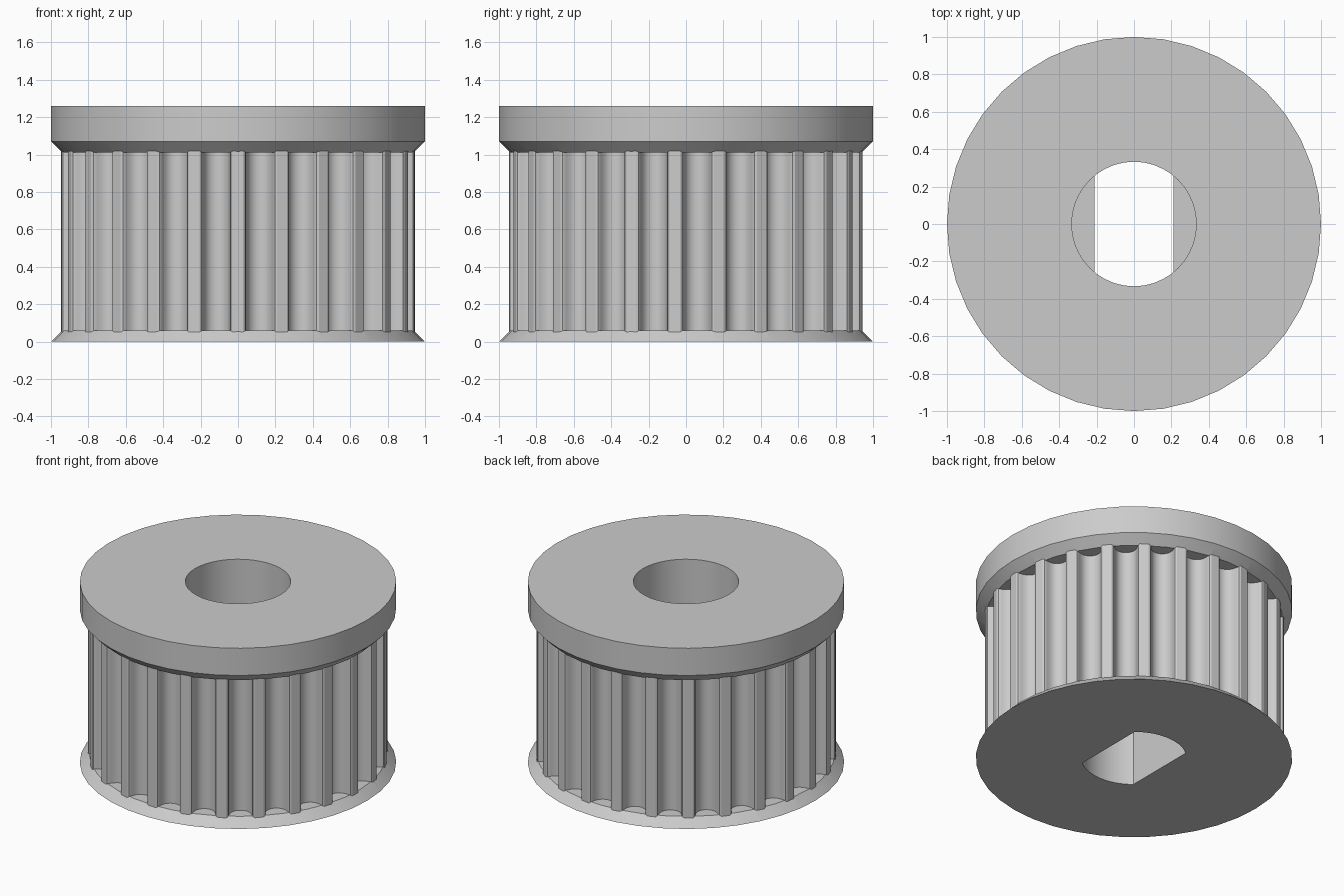
import bpy, bmesh
from math import sin, cos, pi, radians, sqrt

cube = bpy.data.objects.get("Cube")
if cube:
    bpy.data.objects.remove(cube)

TEETH, SIDES = 25, 40
TIP_R, FLANGE_R, BORE_R = 0.947, 1.0, 0.333
FLAT_X, FLAT_TOP = 0.21, 0.74
HEIGHT = 1.26

grey = bpy.data.materials.new("plain grey")
grey.use_nodes = True
colour = (0.6, 0.6, 0.6, 1)
grey.diffuse_color = colour
grey.node_tree.nodes["Principled BSDF"].inputs["Base Color"].default_value = colour


def loft(name, rings):
    """Closed solid through a list of equal-length point rings, bottom to top."""
    bm = bmesh.new()
    loops = [[bm.verts.new(p) for p in ring] for ring in rings]
    bm.faces.new(loops[0][::-1])
    bm.faces.new(loops[-1])
    n = len(loops[0])
    for low, high in zip(loops, loops[1:]):
        for i in range(n):
            j = (i + 1) % n
            bm.faces.new((low[i], low[j], high[j], high[i]))
    bmesh.ops.recalc_face_normals(bm, faces=bm.faces)
    mesh = bpy.data.meshes.new(name)
    bm.to_mesh(mesh)
    bm.free()
    mesh.materials.append(grey)
    ob = bpy.data.objects.new(name, mesh)
    bpy.context.collection.objects.link(ob)
    return ob


def circle(r, z):
    return [(r * cos(2 * pi * i / SIDES), r * sin(2 * pi * i / SIDES), z) for i in range(SIDES)]


def combine(target, other, operation):
    """Boolean the other solid into the target and discard it."""
    mod = target.modifiers.new("combine", 'BOOLEAN')
    mod.object, mod.operation, mod.solver = other, operation, 'EXACT'
    bpy.context.view_layer.objects.active = target
    bpy.ops.object.modifier_apply(modifier=mod.name)
    bpy.data.objects.remove(other)


# Toothed drum: one rounded groove (half width, depth) repeated round the axis
half_groove = [(0.747, 0), (0.648, 0.037), (0.598, 0.131), (0.579, 0.238), (0.547, 0.343),
               (0.505, 0.444), (0.452, 0.540), (0.358, 0.637), (0.248, 0.707), (0.127, 0.750)]
groove = [(-x, d) for x, d in half_groove] + [(0, 0.765)] + [(x, d) for x, d in half_groove[::-1]]
scale = 0.123
chord_r = sqrt(TIP_R ** 2 - (half_groove[0][0] * scale) ** 2)
outline = []
for k in range(TEETH):
    a = radians(-90) + 2 * pi * (k + 0.5) / TEETH
    for side, depth in groove:
        r, t = chord_r - depth * scale, side * scale
        outline.append((r * cos(a) - t * sin(a), r * sin(a) + t * cos(a)))
pulley = loft("toothed_pulley", [[(x, y, z) for x, y in outline] for z in (0.02, 1.05)])

# Flanges with chamfered inner edges
lower = loft("lower_flange", [circle(FLANGE_R, 0), circle(0.94, 0.06)])
upper = loft("upper_flange", [circle(0.94, 1.01), circle(FLANGE_R, 1.07), circle(FLANGE_R, HEIGHT)])
combine(pulley, lower, 'UNION')
combine(pulley, upper, 'UNION')

# Shaft bore: round above, two flats below
bore = loft("bore_cutter", [circle(BORE_R, -0.1), circle(BORE_R, HEIGHT + 0.1)])
for s in (-1, 1):
    corners = [(FLAT_X, -0.5), (0.5, -0.5), (0.5, 0.5), (FLAT_X, 0.5)]
    flat = loft("bore_flat", [[(s * x, y, z) for x, y in corners] for z in (-0.2, FLAT_TOP)])
    combine(bore, flat, 'DIFFERENCE')
combine(pulley, bore, 'DIFFERENCE')

# Smooth curved walls, crisp edges
bpy.ops.object.select_all(action='DESELECT')
pulley.select_set(True)
bpy.context.view_layer.objects.active = pulley
bpy.ops.object.shade_smooth_by_angle(angle=radians(18))
